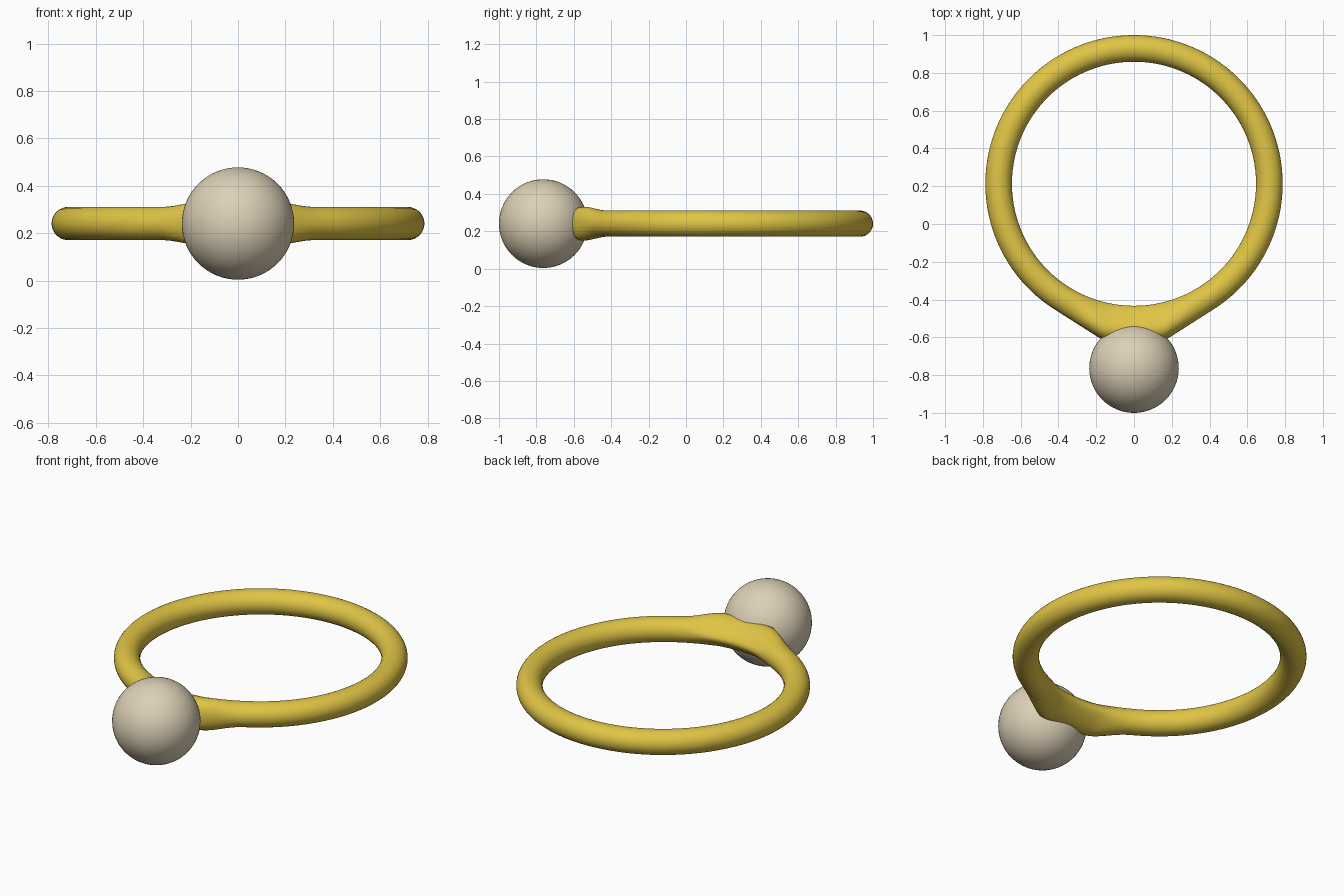
import bpy, bmesh, math

if "Cube" in bpy.data.objects:
    bpy.data.objects.remove(bpy.data.objects["Cube"])

CY, CZ = 0.213, 0.241          # ring centre
R_IN, R_OUT = 0.646, 0.787     # band radii
H = 0.07                       # band half height
TANGENT = math.radians(32.5)   # where the shoulders leave the circle
SEAT = math.radians(11.5)      # half angle of the pearl seat


def material(name, color):
    m = bpy.data.materials.new(name)
    m.diffuse_color = color
    m.use_nodes = True
    m.node_tree.nodes["Principled BSDF"].inputs["Base Color"].default_value = m.diffuse_color
    return m


def smooth(t):
    t = max(0.0, min(1.0, t))
    return t * t * (3 - 2 * t)


def section(angle):
    """Outer radius, half height and outward skew at an angle from the front."""
    a = abs(angle)
    outer = R_OUT
    if a < TANGENT:
        outer = R_OUT / math.cos(TANGENT - max(a, SEAT))
    t = smooth((math.radians(27) - a) / math.radians(15))
    return outer, H + 0.014 * t, 0.42 * t


# Band: swept round section that swells into straight shoulders at the seat
bm = bmesh.new()
N, M = 192, 32
rings = []
for i in range(N):
    ang = -math.pi + 2 * math.pi * i / N
    outer, h, skew = section(ang)
    mid, half = (outer + R_IN) / 2, (outer - R_IN) / 2
    ring = []
    for j in range(M):
        a = 2 * math.pi * j / M
        r = mid + half * math.cos(a)
        z = h * math.sin(a) * (1 + skew * math.cos(a))
        ring.append(bm.verts.new((r * math.sin(ang), CY - r * math.cos(ang), CZ + z)))
    rings.append(ring)
for i in range(N):
    p, q = rings[i], rings[(i + 1) % N]
    for j in range(M):
        k = (j + 1) % M
        bm.faces.new((p[j], q[j], q[k], p[k]))
bmesh.ops.recalc_face_normals(bm, faces=bm.faces)
mesh = bpy.data.meshes.new("ring_band")
bm.to_mesh(mesh)
bm.free()
mesh.shade_smooth()
band = bpy.data.objects.new("ring_band", mesh)
bpy.context.collection.objects.link(band)
mesh.materials.append(material("gold", (0.75, 0.56, 0.06, 1)))

# Pearl
bpy.ops.mesh.primitive_uv_sphere_add(segments=64, ring_count=32, radius=0.237,
                                     location=(0, -0.763, CZ))
pearl = bpy.context.object
pearl.name = "pearl"
pearl.data.shade_smooth()
pearl.data.materials.append(material("pearl", (0.72, 0.63, 0.47, 1)))
